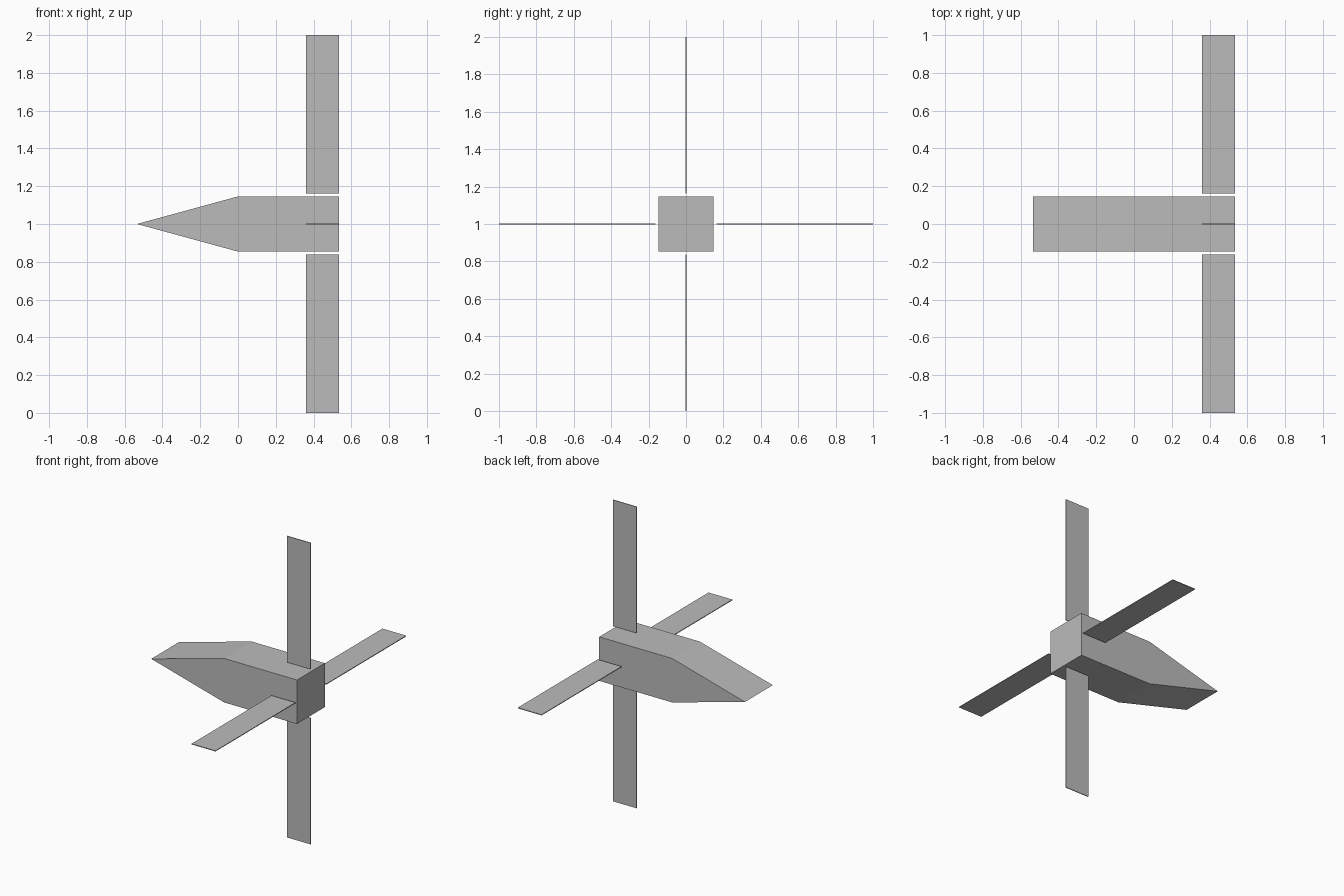
import bpy
import bmesh
from mathutils import Matrix, Vector
from math import radians

default = bpy.data.objects.get("Cube")
if default:
    bpy.data.objects.remove(default, do_unlink=True)

GREY = (0.5, 0.5, 0.5, 1.0)
grey = bpy.data.materials.new("plain_grey")
grey.use_nodes = True
grey.diffuse_color = GREY
grey.node_tree.nodes["Principled BSDF"].inputs["Base Color"].default_value = GREY

CENTRE = Vector((0, 0, 1))
TAIL, HALF = 0.535, 0.146


def add_object(name, bm):
    bmesh.ops.recalc_face_normals(bm, faces=bm.faces)
    mesh = bpy.data.meshes.new(name)
    bm.to_mesh(mesh)
    bm.free()
    mesh.materials.append(grey)
    obj = bpy.data.objects.new(name, mesh)
    obj.location = CENTRE
    bpy.context.collection.objects.link(obj)
    return obj


# Body: side profile with a wedge nose, extruded across the width
profile = [(-TAIL, 0), (0, -HALF), (TAIL, -HALF), (TAIL, HALF), (0, HALF)]
bm = bmesh.new()
side = bm.faces.new([bm.verts.new((x, -HALF, z)) for x, z in profile])
extruded = bmesh.ops.extrude_face_region(bm, geom=[side])["geom"]
bmesh.ops.translate(bm, vec=(0, 2 * HALF, 0),
                    verts=[v for v in extruded if isinstance(v, bmesh.types.BMVert)])
add_object("body", bm)

# Fins: four thin plates round the tail, standing just clear of the body
FIN_FRONT, FIN_ROOT, FIN_TIP, FIN_THICK = 0.36, 0.162, 1.0, 0.005
size = (TAIL - FIN_FRONT, FIN_THICK, FIN_TIP - FIN_ROOT)
middle = ((TAIL + FIN_FRONT) / 2, 0, (FIN_TIP + FIN_ROOT) / 2)
for i, place in enumerate(("top", "front", "bottom", "back")):
    bm = bmesh.new()
    bmesh.ops.create_cube(bm, size=1)
    bmesh.ops.scale(bm, vec=size, verts=bm.verts)
    bmesh.ops.translate(bm, vec=middle, verts=bm.verts)
    bmesh.ops.rotate(bm, cent=(0, 0, 0), verts=bm.verts,
                     matrix=Matrix.Rotation(radians(90 * i), 3, "X"))
    add_object(place + "_fin", bm)
